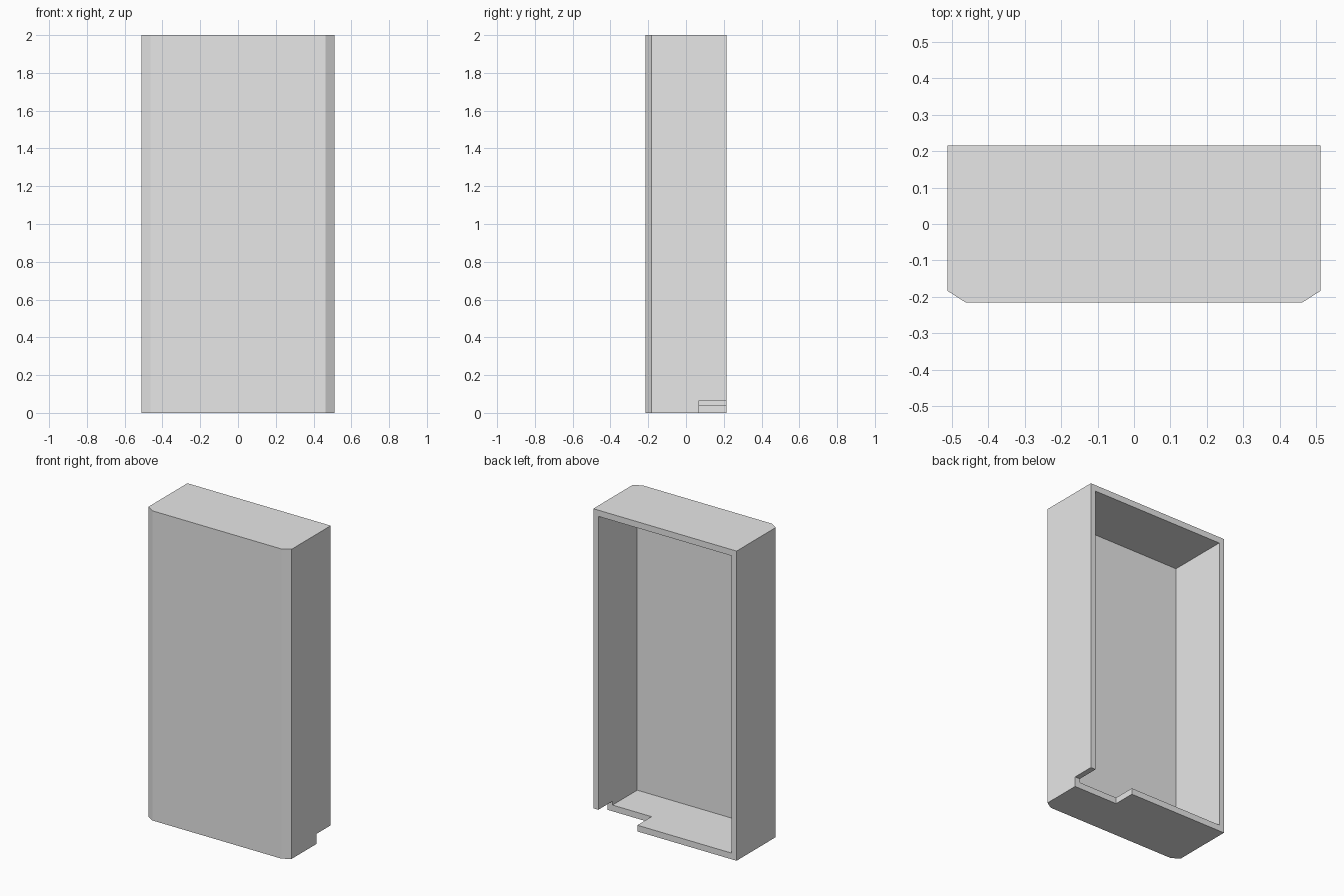
import bpy
import bmesh

if "Cube" in bpy.data.objects:
    bpy.data.objects.remove(bpy.data.objects["Cube"], do_unlink=True)

HALF_W, HALF_D, HEIGHT = 0.512, 0.215, 2.0
WALL, FLOOR = 0.036, 0.04

grey = bpy.data.materials.new("plain grey")
grey.use_nodes = True
grey.diffuse_color = (0.8, 0.8, 0.8, 1)
grey.node_tree.nodes["Principled BSDF"].inputs["Base Color"].default_value = (0.8, 0.8, 0.8, 1)


def prism(name, outline, z0, z1):
    """Extrude a plan outline from z0 up to z1."""
    bm = bmesh.new()
    base = bm.faces.new([bm.verts.new((x, y, z0)) for x, y in outline])
    top = bmesh.ops.extrude_face_region(bm, geom=[base])["geom"]
    verts = [v for v in top if isinstance(v, bmesh.types.BMVert)]
    bmesh.ops.translate(bm, verts=verts, vec=(0, 0, z1 - z0))
    bmesh.ops.recalc_face_normals(bm, faces=bm.faces)
    mesh = bpy.data.meshes.new(name)
    bm.to_mesh(mesh)
    bm.free()
    mesh.materials.append(grey)
    obj = bpy.data.objects.new(name, mesh)
    bpy.context.collection.objects.link(obj)
    return obj


def box(name, x0, x1, y0, y1, z0, z1):
    return prism(name, [(x0, y0), (x1, y0), (x1, y1), (x0, y1)], z0, z1)


def cut(target, cutter):
    """Subtract the cutter, then discard it."""
    cutter.hide_render = True
    mod = target.modifiers.new(cutter.name, "BOOLEAN")
    mod.operation = "DIFFERENCE"
    mod.solver = "EXACT"
    mod.object = cutter
    bpy.context.view_layer.objects.active = target
    bpy.ops.object.modifier_apply(modifier=mod.name)
    bpy.data.objects.remove(cutter, do_unlink=True)


# Outer casing with chamfered front corners
right_half = [(0.462, -HALF_D), (HALF_W, -0.183), (HALF_W, HALF_D)]
left_half = [(-x, y) for x, y in reversed(right_half)]
casing = prism("casing", right_half + left_half, 0, HEIGHT)

# Hollow interior, open at the back
inner = HALF_W - WALL
cut(casing, box("cavity_cutter", -inner, inner, -0.182, 0.4, FLOOR, HEIGHT - FLOOR))

# Notch in the lower back corner
cut(casing, box("notch_cutter", 0.197, 0.7, 0.07, 0.4, -0.1, 0.065))
